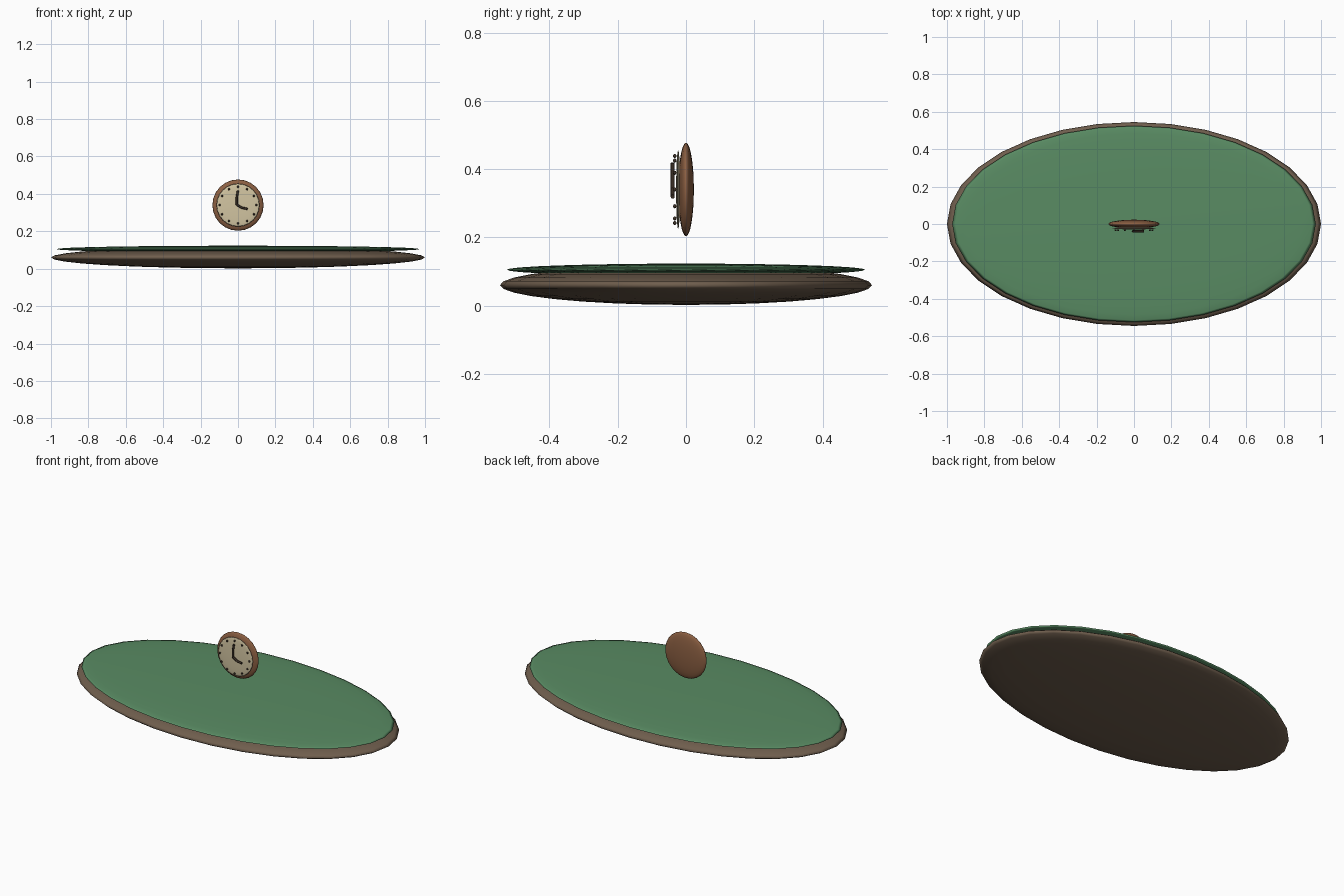
import bpy, math
from mathutils import Matrix

if "Cube" in bpy.data.objects:
    bpy.data.objects.remove(bpy.data.objects["Cube"])


def material(name, rgb):
    m = bpy.data.materials.new(name)
    m.diffuse_color = (*rgb, 1)
    m.use_nodes = True
    m.node_tree.nodes["Principled BSDF"].inputs["Base Color"].default_value = m.diffuse_color
    return m


GREEN = material("grass green", (0.10, 0.26, 0.125))
EARTH = material("earth brown", (0.16, 0.112, 0.075))
WOOD = material("case brown", (0.26, 0.115, 0.055))
CREAM = material("dial cream", (0.65, 0.56, 0.36))
DARK = material("dark brown", (0.045, 0.03, 0.02))


def ellipsoid(name, centre, radii, mat, segments=32, rings=16, face_front=False):
    """Squashed smooth ball; face_front points its poles along y."""
    bpy.ops.mesh.primitive_uv_sphere_add(segments=segments, ring_count=rings, radius=1)
    ob = bpy.context.object
    ob.name = name
    if face_front:
        ob.data.transform(Matrix.Rotation(math.pi / 2, 4, 'X'))
    ob.data.transform(Matrix.Diagonal((*radii, 1)))
    ob.location = centre
    ob.data.materials.append(mat)
    bpy.ops.object.shade_smooth()
    return ob


def hand(name, points, y, radius):
    """Clock hand as a thin bent tube in the xz plane."""
    cu = bpy.data.curves.new(name, 'CURVE')
    cu.dimensions = '3D'
    cu.bevel_depth = radius
    cu.bevel_resolution = 2
    cu.use_fill_caps = True
    sp = cu.splines.new('POLY')
    sp.points.add(len(points) - 1)
    for p, (x, z) in zip(sp.points, points):
        p.co = (x, y, z, 1)
    cu.materials.append(DARK)
    ob = bpy.data.objects.new(name, cu)
    bpy.context.collection.objects.link(ob)


# Oval ground with a grass layer on top
ellipsoid("earth_base", (0, 0, 0.06), (1, 0.545, 0.058), EARTH)
ellipsoid("grass_top", (0, 0, 0.105), (0.972, 0.525, 0.018), GREEN)

# Floating clock: case and dial
CZ = 0.34
ellipsoid("clock_case", (0, 0, CZ), (0.137, 0.023, 0.137), WOOD, 24, 16, True)
ellipsoid("clock_dial", (0, -0.023, CZ), (0.115, 0.006, 0.115), CREAM, 24, 12, True)

# Twelve hour dots
for i in range(12):
    a = i * math.tau / 12
    ellipsoid(f"hour_dot_{i + 1}", (0.098 * math.sin(a), -0.033, CZ + 0.098 * math.cos(a)),
              (0.006, 0.005, 0.006), DARK, 10, 6, True)

# Hands
hand("minute_hand", [(0, 0.418), (-0.007, 0.378), (-0.006, 0.34)], -0.039, 0.006)
hand("hour_hand", [(-0.006, 0.342), (0.02, 0.326), (0.052, 0.319)], -0.039, 0.006)
